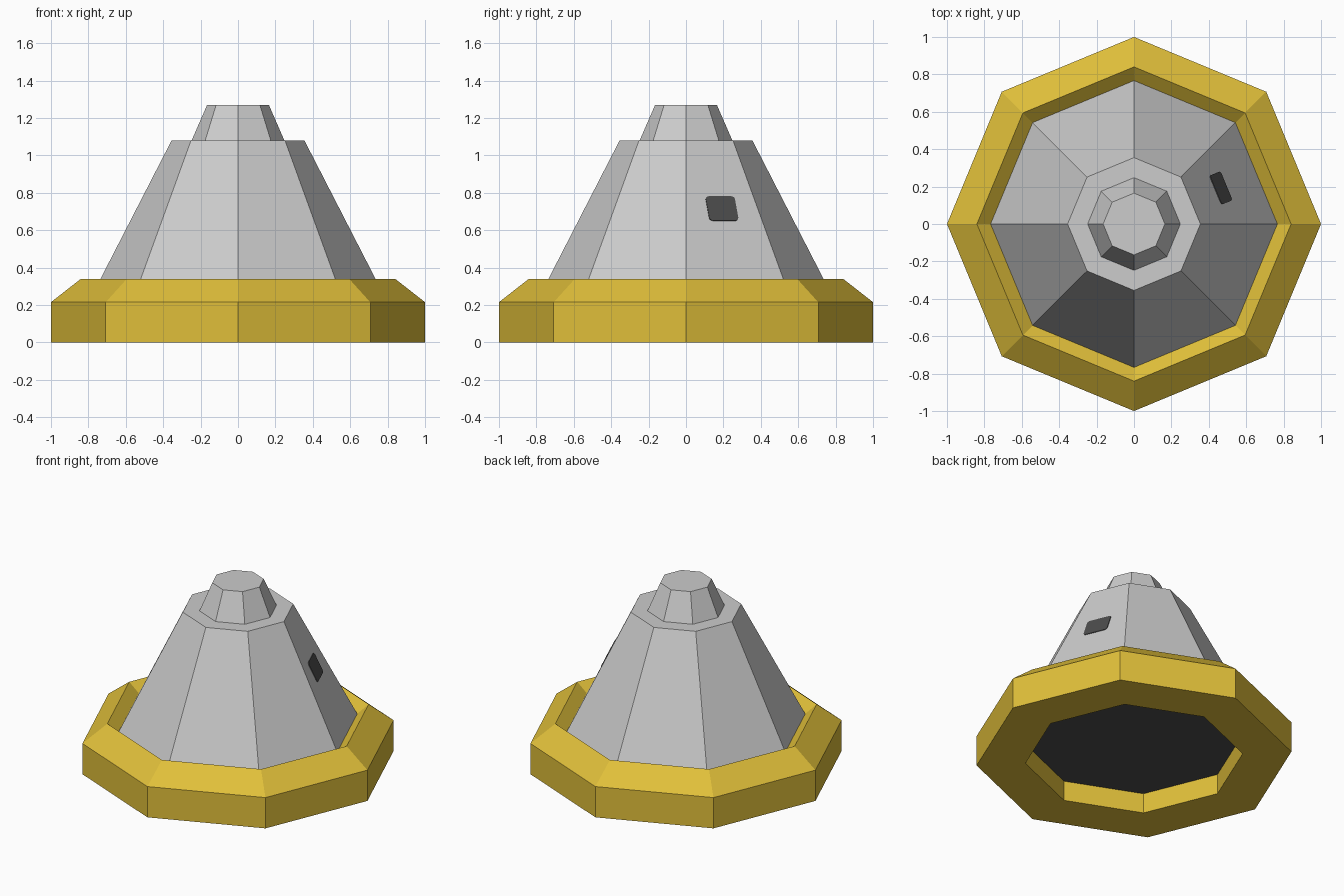
import bpy, bmesh, math
from mathutils import Vector

if "Cube" in bpy.data.objects:
    bpy.data.objects.remove(bpy.data.objects["Cube"])

SIDES = 8


def material(name, rgb):
    m = bpy.data.materials.new(name)
    m.diffuse_color = (*rgb, 1)
    m.use_nodes = True
    m.node_tree.nodes["Principled BSDF"].inputs["Base Color"].default_value = m.diffuse_color
    return m


YELLOW = material("yellow", (0.745, 0.521, 0.042))
GREY = material("light grey", (0.604, 0.604, 0.604))
DARK = material("dark grey", (0.074, 0.074, 0.074))


def finish(name, bm, mats):
    bmesh.ops.recalc_face_normals(bm, faces=bm.faces)
    me = bpy.data.meshes.new(name)
    for m in mats:
        me.materials.append(m)
    bm.to_mesh(me)
    bm.free()
    ob = bpy.data.objects.new(name, me)
    bpy.context.collection.objects.link(ob)
    return ob


def lathe(name, profile, mats, closed=False):
    """Octagonal solid from (radius, z) points; closed makes a ring, else both ends are capped."""
    bm = bmesh.new()
    rings = [[bm.verts.new((r * math.cos(a), r * math.sin(a), z))
              for a in (2 * math.pi * i / SIDES for i in range(SIDES))]
             for r, z in profile]
    pairs = list(zip(rings, rings[1:]))
    if closed:
        pairs.append((rings[-1], rings[0]))
    for lo, hi in pairs:
        for i in range(SIDES):
            j = (i + 1) % SIDES
            bm.faces.new((lo[i], lo[j], hi[j], hi[i]))
    if not closed:
        bottom = bm.faces.new(rings[0])
        bm.faces.new(rings[-1])
        bottom.material_index = len(mats) - 1   # underside takes the last colour
    return finish(name, bm, mats)


# Inflated-looking base ring with matching inner and outer chamfers
lathe("base_ring", [(0.69, 0), (1, 0), (1, 0.215), (0.84, 0.34), (0.69, 0.215)],
      [YELLOW], closed=True)

# Tapered body with a dark underside, and the smaller top cap
lathe("body", [(0.838, 0.14), (0.355, 1.08)], [GREY, DARK])
lathe("top_cap", [(0.25, 1.075), (0.165, 1.27)], [GREY])

# Window: thin rounded plate on the face centred at 22.5 degrees
ang = math.pi / SIDES
out = Vector((math.cos(ang), math.sin(ang), 0))
side = Vector((-math.sin(ang), math.cos(ang), 0))
apothem = math.cos(ang)
up = (out * (0.355 - 0.735) * apothem + Vector((0, 0, 0.74))).normalized()
normal = side.cross(up).normalized()
z_mid = 0.715
r_mid = 0.355 + (1.08 - z_mid) * (0.838 - 0.355) / 0.94
centre = out * r_mid * apothem + Vector((0, 0, z_mid))
bm = bmesh.new()
w, h, rad = 0.084, 0.072, 0.018
outline = []
for k, (sx, sy) in enumerate(((1, 1), (-1, 1), (-1, -1), (1, -1))):
    for s in range(4):
        a = math.pi / 2 * (k + s / 3)
        u = sx * (w - rad) + rad * math.cos(a)
        v = sy * (h - rad) + rad * math.sin(a)
        outline.append(bm.verts.new(centre + side * u + up * v - normal * 0.003))
plate = bm.faces.new(outline)
ext = bmesh.ops.extrude_face_region(bm, geom=[plate], use_keep_orig=True)
bmesh.ops.translate(bm, vec=normal * 0.007,
                    verts=[g for g in ext["geom"] if isinstance(g, bmesh.types.BMVert)])
finish("window", bm, [DARK])
